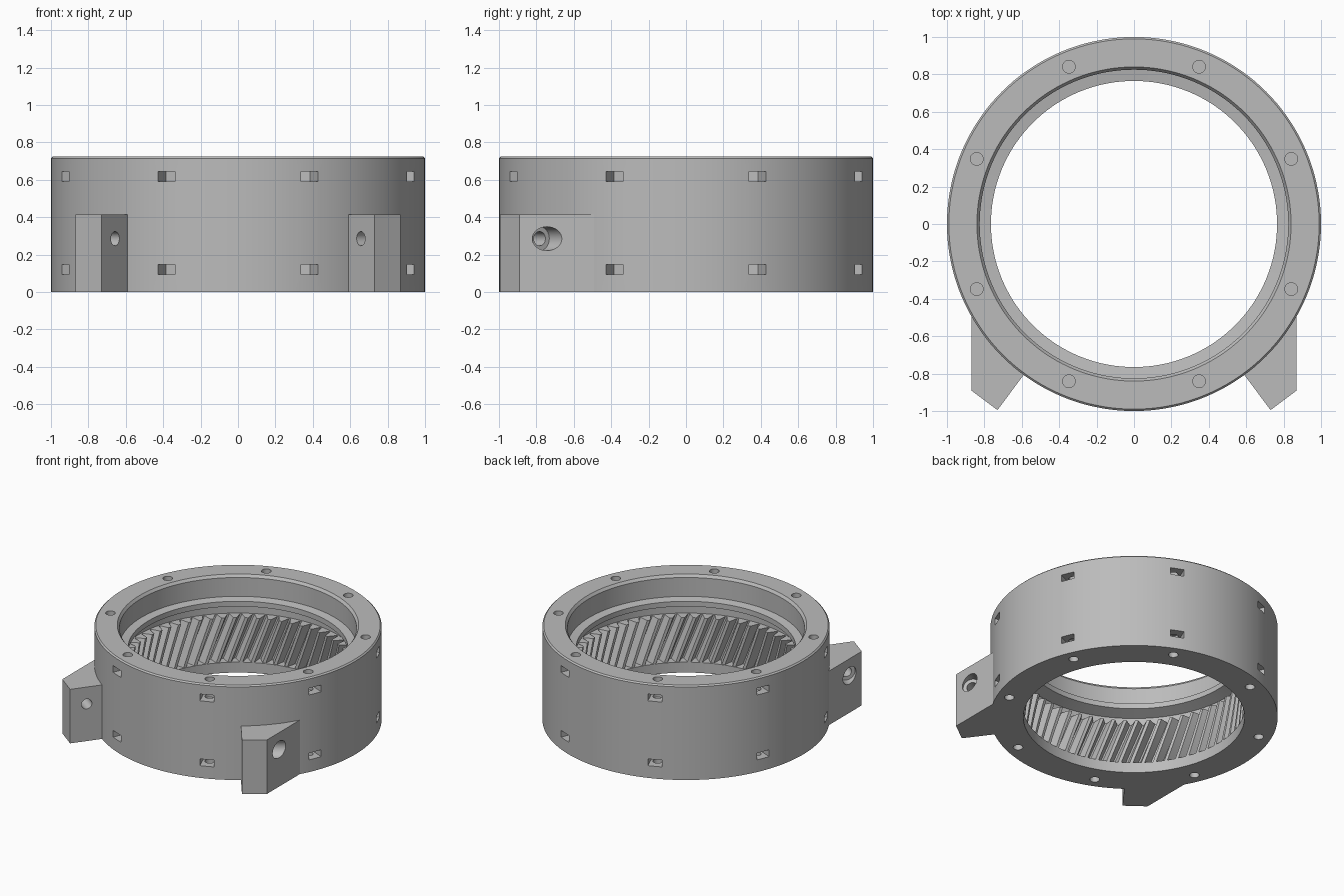
import bpy, bmesh, math
from mathutils import Matrix, Vector

if "Cube" in bpy.data.objects:
    bpy.data.objects.remove(bpy.data.objects["Cube"])

HEIGHT = 0.725
SEGMENTS = 144
TEETH = 60

grey = bpy.data.materials.new("plain grey")
grey.diffuse_color = (0.5, 0.5, 0.5, 1)
grey.use_nodes = True
grey.node_tree.nodes["Principled BSDF"].inputs["Base Color"].default_value = grey.diffuse_color


def make(name, bm):
    """Turn a bmesh into a scene object with the grey material."""
    bmesh.ops.recalc_face_normals(bm, faces=bm.faces)
    mesh = bpy.data.meshes.new(name)
    bm.to_mesh(mesh)
    bm.free()
    mesh.materials.append(grey)
    ob = bpy.data.objects.new(name, mesh)
    bpy.context.collection.objects.link(ob)
    return ob


def activate(ob):
    bpy.ops.object.select_all(action='DESELECT')
    ob.select_set(True)
    bpy.context.view_layer.objects.active = ob


def cut(ob, cutter):
    """Subtract the cutter and remove it."""
    activate(ob)
    mod = ob.modifiers.new("cut", 'BOOLEAN')
    mod.operation = 'DIFFERENCE'
    mod.solver = 'EXACT'
    mod.object = cutter
    cutter.hide_render = True
    bpy.ops.object.modifier_apply(modifier=mod.name)
    bpy.data.objects.remove(cutter)


def smooth(ob, angle=25):
    activate(ob)
    bpy.ops.object.shade_smooth_by_angle(angle=math.radians(angle))


def prism(bm, points, z0, z1):
    """Closed upright prism over a flat outline."""
    low = [bm.verts.new((x, y, z0)) for x, y in points]
    high = [bm.verts.new((x, y, z1)) for x, y in points]
    bm.faces.new(low)
    bm.faces.new(high)
    n = len(points)
    for i in range(n):
        j = (i + 1) % n
        bm.faces.new((low[i], low[j], high[j], high[i]))


def rod(bm, start, end, radius):
    """Cylinder between two points."""
    a, b = Vector(start), Vector(end)
    turn = (b - a).to_track_quat('Z', 'Y').to_matrix().to_4x4()
    bmesh.ops.create_cone(bm, cap_ends=True, segments=32, radius1=radius, radius2=radius,
                          depth=(b - a).length, matrix=Matrix.Translation((a + b) / 2) @ turn)


def closed_loops(bm, loops):
    """Skin a closed sequence of closed loops into a torus-like solid."""
    rings = [[bm.verts.new(p) for p in loop] for loop in loops]
    n = len(rings[0])
    for k, a in enumerate(rings):
        b = rings[(k + 1) % len(rings)]
        for i in range(n):
            j = (i + 1) % n
            bm.faces.new((a[i], a[j], b[j], b[i]))


def circle(r, z, n=SEGMENTS):
    return [(r * math.cos(2 * math.pi * i / n), r * math.sin(2 * math.pi * i / n), z)
            for i in range(n)]


# housing ring: turned profile with upper bore, lip and tooth recess
profile = [(1.0, 0), (1.0, HEIGHT - 0.01), (0.99, HEIGHT), (0.84, HEIGHT),
           (0.825, HEIGHT - 0.02), (0.825, 0.56), (0.765, 0.55), (0.765, 0.51),
           (0.85, 0.48), (0.85, 0.08), (0.77, 0.08), (0.77, 0)]
bm = bmesh.new()
closed_loops(bm, [circle(r, z) for r, z in profile])
housing = make("housing_ring", bm)

# bolt holes and nut slots, eight at each end
holes, slots = bmesh.new(), bmesh.new()
for k in range(8):
    a = math.radians(22.5 + 45 * k)
    c, s = math.cos(a), math.sin(a)
    for z0, z1 in ((-0.05, 0.17), (0.57, HEIGHT + 0.05)):
        rod(holes, (0.91 * c, 0.91 * s, z0), (0.91 * c, 0.91 * s, z1), 0.034)
    outline = [(1.05, -0.05), (1.05, 0.05), (0.885, 0.05), (0.857, 0), (0.885, -0.05)]
    points = [(r * c - t * s, r * s + t * c) for r, t in outline]
    for z in (0.12, 0.618):
        prism(slots, points, z - 0.026, z + 0.026)
cut(housing, make("bolt_hole_cutter", holes))
cut(housing, make("nut_slot_cutter", slots))
smooth(housing)

# helical internal teeth
Z0, Z1, STEPS = 0.08, 0.42, 6
TWIST = -(Z1 - Z0) * math.tan(math.radians(20)) / 0.8
pitch = 2 * math.pi / TEETH
tooth = [(0.0, 0.84), (0.14, 0.84), (0.43, 0.775), (0.71, 0.775)]


def tooth_loop(z, turn, outer=None):
    loop = []
    for k in range(TEETH):
        for f, r in tooth:
            a, r = (k + f) * pitch + turn, outer or r
            loop.append((r * math.cos(a), r * math.sin(a), z))
    return loop


bm = bmesh.new()
loops = [tooth_loop(Z0 + (Z1 - Z0) * i / STEPS, TWIST * i / STEPS) for i in range(STEPS + 1)]
loops += [tooth_loop(Z1, TWIST, 0.852), tooth_loop(Z0, 0, 0.852)]
closed_loops(bm, loops)
smooth(make("helical_teeth", bm), 20)

# mounting lugs, mirrored left and right, with counterbored cross holes
for side, label in ((1, "right"), (-1, "left")):
    outline = [(0.87, -0.49), (0.87, -0.89), (0.73, -0.995), (0.585, -0.80), (0.70, -0.62)]
    bm = bmesh.new()
    prism(bm, [(side * x, y) for x, y in outline], 0, 0.415)
    lug = make(label + "_mounting_lug", bm)

    def along(d):
        """Point on the hole axis, measured from the slanted face."""
        return (side * (0.657 + 0.81 * d), -0.897 + 0.587 * d, 0.285)

    for name, d0, d1, radius in (("bolt", -0.1, 0.5, 0.038), ("counterbore", 0.195, 0.5, 0.064)):
        bm = bmesh.new()
        rod(bm, along(d0), along(d1), radius)
        cut(lug, make(name + "_cutter", bm))
    smooth(lug)
